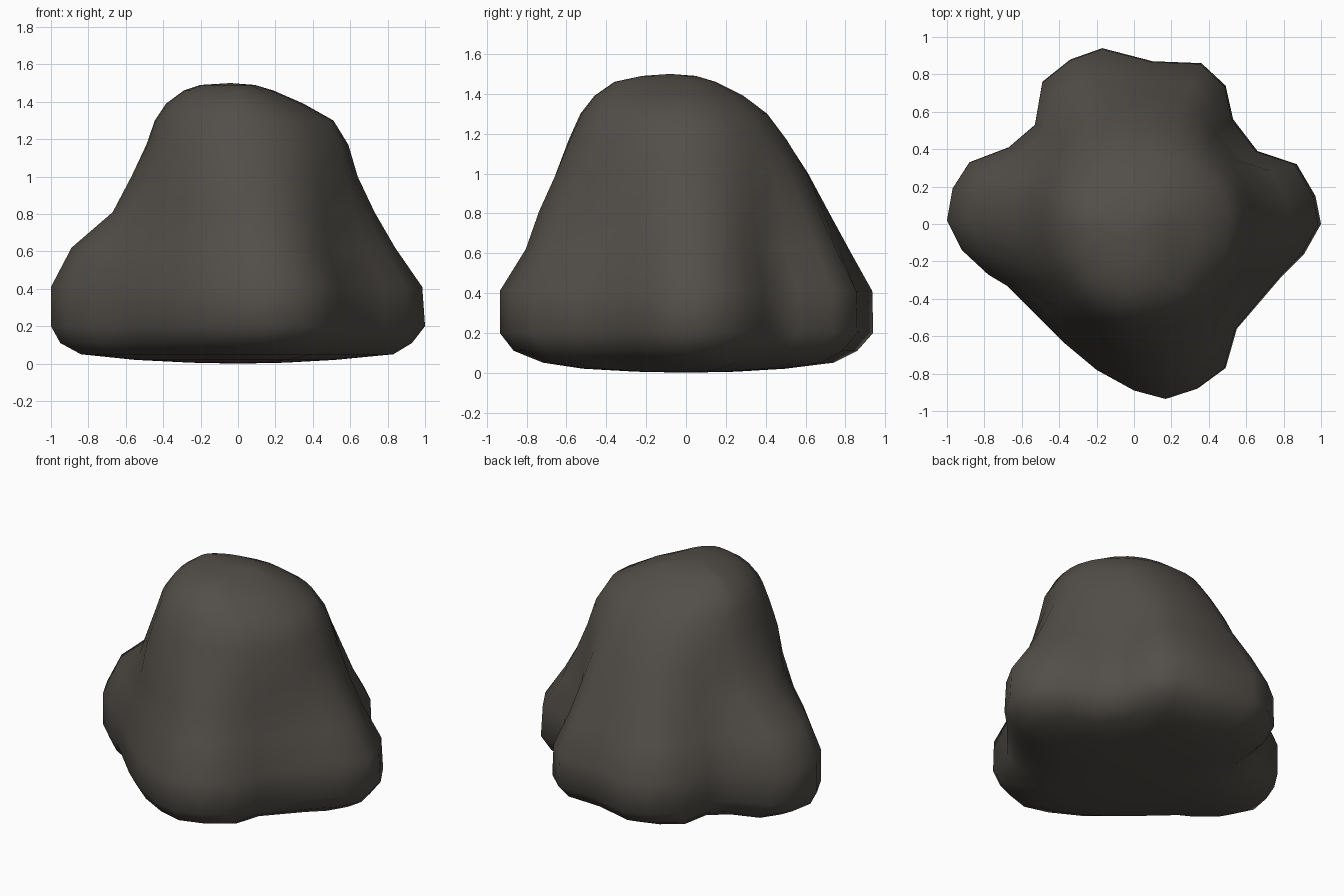
import bpy, bmesh, math

if "Cube" in bpy.data.objects:
    bpy.data.objects.remove(bpy.data.objects["Cube"])

# Lobed footprint of the boulder, seen from above
FOOT = [(1, 0), (.97, .15), (.87, .32), (.66, .39), (.53, .56), (.49, .74), (.36, .86),
        (.1, .87), (-.17, .94), (-.34, .88), (-.49, .76), (-.53, .53), (-.67, .41),
        (-.88, .33), (-.97, .19), (-1, .02), (-.92, -.14), (-.78, -.27), (-.68, -.33),
        (-.51, -.5), (-.38, -.63), (-.2, -.78), (0, -.89), (.17, -.935), (.34, -.88),
        (.49, -.77), (.55, -.56), (.79, -.28), (.91, -.16)]

# Rings: height, left, right, front, back extents, and how lobed the ring is
RINGS = [(.005, .25, .25, .25, .25, .5),
         (.02, .55, .52, .52, .5, .9),
         (.05, .84, .83, .72, .74, 1),
         (.11, .95, .93, .87, .86, 1),
         (.2, 1, 1, .94, .94, 1),
         (.41, 1, .985, .94, .935, 1),
         (.62, .89, .84, .81, .82, .85),
         (.81, .67, .73, .745, .72, .5),
         (1.0, .57, .64, .66, .62, .2),
         (1.17, .49, .59, .59, .51, .05),
         (1.3, .445, .51, .53, .41, 0),
         (1.39, .385, .35, .46, .29, 0),
         (1.46, .29, .19, .36, .15, 0),
         (1.49, .2, .09, .22, .05, 0)]


def ring_point(p, left, right, front, back, lobed):
    """Blend the footprint towards a round outline and fit it to the extents."""
    x, y = p[0], p[1] / .94
    r = math.hypot(x, y)
    k = lobed + (1 - lobed) / r
    x, y = x * k, y * k
    return x * (right if x > 0 else left), y * (back if y > 0 else front)


# Boulder: stacked rings closed by fans at both ends
bm = bmesh.new()
loops = [[bm.verts.new((*ring_point(p, *ring[1:]), ring[0])) for p in FOOT] for ring in RINGS]
n = len(FOOT)
for low, high in zip(loops, loops[1:]):
    for i in range(n):
        j = (i + 1) % n
        bm.faces.new((low[i], low[j], high[j], high[i]))
bottom = bm.verts.new((0, 0, 0))
top = bm.verts.new((-.04, -.08, 1.5))
for i in range(n):
    j = (i + 1) % n
    bm.faces.new((bottom, loops[0][j], loops[0][i]))
    bm.faces.new((top, loops[-1][i], loops[-1][j]))
bmesh.ops.recalc_face_normals(bm, faces=bm.faces)
for f in bm.faces:
    f.smooth = True

mesh = bpy.data.meshes.new("boulder")
bm.to_mesh(mesh)
bm.free()
stone = bpy.data.materials.new("dark stone")
stone.diffuse_color = (.085, .077, .066, 1)
stone.use_nodes = True
stone.node_tree.nodes["Principled BSDF"].inputs["Base Color"].default_value = stone.diffuse_color
mesh.materials.append(stone)
bpy.context.collection.objects.link(bpy.data.objects.new("boulder", mesh))
